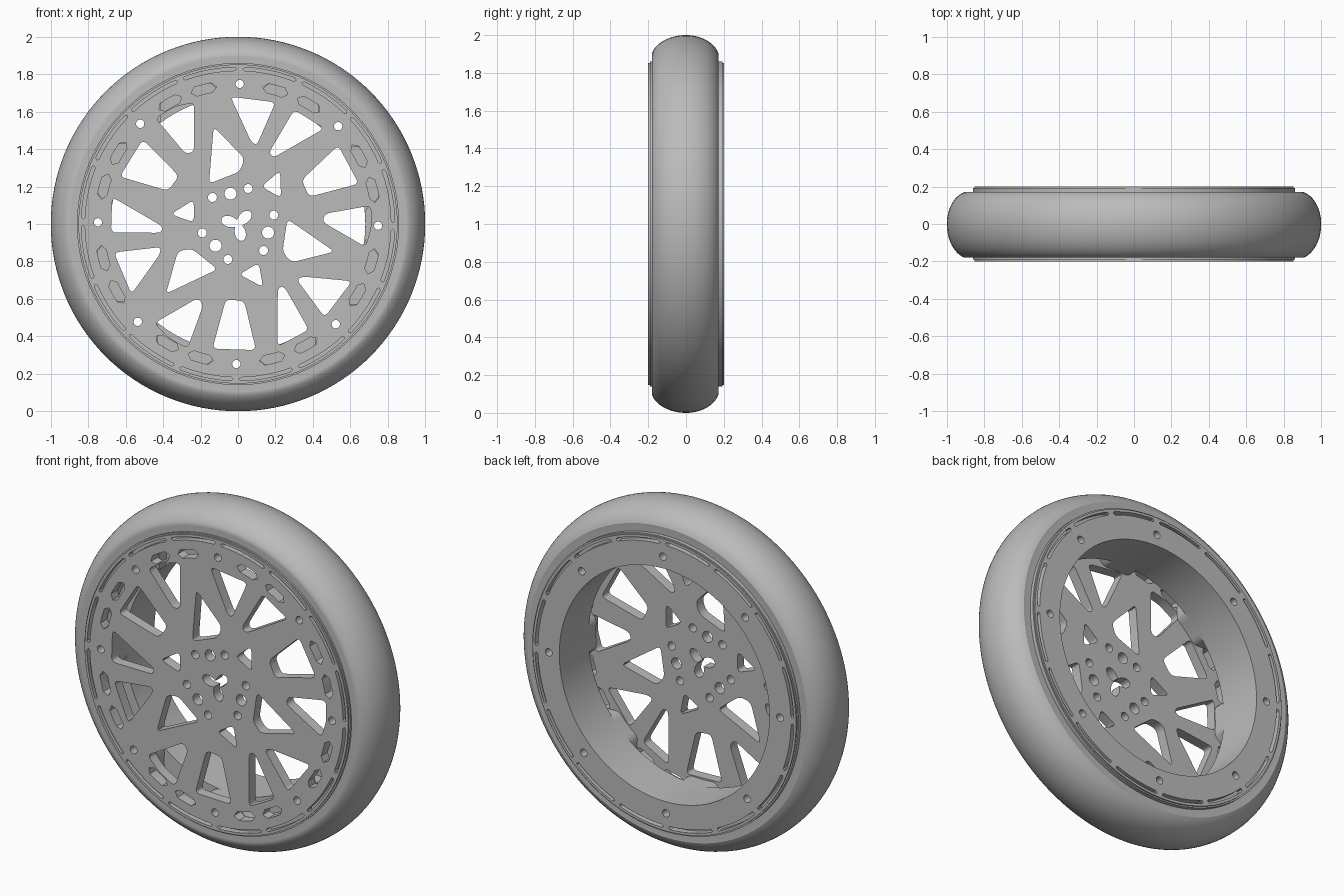
import bpy, bmesh, math
from mathutils import Vector, Matrix

cube = bpy.data.objects.get("Cube")
if cube:
    bpy.data.objects.remove(cube, do_unlink=True)

grey = bpy.data.materials.new("grey")
grey.use_nodes = True
grey.diffuse_color = (0.5, 0.5, 0.5, 1)
grey.node_tree.nodes["Principled BSDF"].inputs["Base Color"].default_value = (0.5, 0.5, 0.5, 1)

TURN = math.radians(-0.7)


def polar(r, a):
    return Vector((r * math.cos(a), r * math.sin(a)))


def circle(r, center=(0, 0), n=24):
    return [Vector(center) + polar(r, math.tau * i / n) for i in range(n)]


def rounded(points, size=0.03):
    """Round every corner of a polygon."""
    pts = [Vector(p) for p in points]
    out = []
    for i, p in enumerate(pts):
        before, after = pts[i - 1] - p, pts[(i + 1) % len(pts)] - p
        a = p + before.normalized() * min(size, before.length * 0.45)
        b = p + after.normalized() * min(size, after.length * 0.45)
        for k in range(6):
            t = k / 5
            out.append(a * (1 - t) ** 2 + p * 2 * t * (1 - t) + b * t * t)
    return out


def arc_slot(r, width, angle, half):
    """Slot that follows a circle, with round ends."""
    n, h = 10, width / 2
    out = [polar(r + h, angle - half + 2 * half * i / n) for i in range(n + 1)]
    out.append(polar(r, angle + half + h / r))
    out += [polar(r - h, angle + half - 2 * half * i / n) for i in range(n + 1)]
    out.append(polar(r, angle - half - h / r))
    return out


def spin(points, a):
    m = Matrix.Rotation(a, 2)
    return [m @ Vector(p) for p in points]


def smooth(obj):
    bpy.ops.object.select_all(action="DESELECT")
    obj.select_set(True)
    bpy.context.view_layer.objects.active = obj
    bpy.ops.object.shade_smooth_by_angle(angle=math.radians(30))


def slab(name, outlines, y0, y1):
    """Flat plate with holes, standing upright between two depths."""
    curve = bpy.data.curves.new(name, "CURVE")
    curve.dimensions, curve.fill_mode = "2D", "BOTH"
    curve.extrude = (y1 - y0) / 2
    for outline in outlines:
        s = curve.splines.new("POLY")
        s.points.add(len(outline) - 1)
        for p, q in zip(s.points, outline):
            p.co = (q[0], q[1], 0, 1)
        s.use_cyclic_u = True
    obj = bpy.data.objects.new(name, curve)
    bpy.context.collection.objects.link(obj)
    obj.location = (0, (y0 + y1) / 2, 1)
    obj.rotation_euler.x = math.pi / 2
    bpy.ops.object.select_all(action="DESELECT")
    obj.select_set(True)
    bpy.context.view_layer.objects.active = obj
    bpy.ops.object.convert(target="MESH")
    obj = bpy.context.view_layer.objects.active
    obj.data.materials.clear()
    obj.data.materials.append(grey)
    smooth(obj)
    return obj


# Holes repeated around the rim
bolts = [circle(0.022, polar(0.748, TURN + math.tau * i / 8)) for i in range(8)]
slots = [arc_slot(0.742, 0.05, TURN + math.radians(15 * i), 0.06)
         for i in range(24) if i % 3]
grooves = [arc_slot(0.828, 0.018, TURN + math.tau * (i + 0.5) / 16, 0.165)
           for i in range(16)]

# Spoke windows of one third of the wheel
third = [
    [(-0.13, 0.52), (0.035, 0.35), (0.01, 0.28), (-0.155, 0.215)],
    [(-0.235, 0.65), (-0.235, 0.385), (-0.28, 0.375), (-0.44, 0.565), (-0.34, 0.625)],
    [(-0.04, 0.68), (0.2, 0.65), (0.1, 0.42), (0.07, 0.44)],
    [(0.3, 0.61), (0.46, 0.51), (0.19, 0.355), (0.165, 0.38)],
    [(0.645, 0.215), (0.535, 0.42), (0.34, 0.235), (0.38, 0.145)],
    [(0.225, 0.285), (0.23, 0.14), (0.125, 0.2)],
]
hub = []
for k in range(3):
    a = k * math.tau / 3
    hub += [spin(rounded(w), a) for w in third]
    base = a + math.radians(104)
    hub.append(circle(0.032, polar(0.167, base)))
    hub += [circle(0.024, polar(0.197, base + s * math.radians(30))) for s in (-1, 1)]

# Three-lobed centre hole
lobes = [polar(0.058 + 0.034 * math.cos(3 * (t - math.radians(44))), t)
         for t in (math.tau * i / 60 for i in range(60))]
hub.append(lobes)

# Scalloped pocket behind the rim slots
pocket = []
for i in range(192):
    t = math.tau * i / 192
    u = min(1, max(0, 0.75 - 1.1 * math.cos(8 * t)))
    pocket.append(polar(0.68 + 0.095 * u * u * (3 - 2 * u), t + TURN))

# Wheel layers from front to back
face = bolts + slots + hub
slab("front_face_lip", [circle(0.852, n=128)] + grooves + face, -0.2, -0.19)
slab("front_face", [circle(0.86, n=128)] + grooves + face, -0.19, -0.165)
slab("spoke_plate", [circle(0.86, n=128)] + face, -0.165, -0.14)
slab("pocket_ring", [circle(0.85, n=128), pocket] + bolts, -0.14, -0.07)
bore = circle(0.68, n=96)
slab("barrel", [circle(0.85, n=128), bore] + bolts, -0.07, 0.165)
slab("back_ring", [circle(0.86, n=128), bore] + bolts + grooves, 0.165, 0.192)
slab("back_ring_lip", [circle(0.852, n=128), bore] + bolts + grooves, 0.192, 0.2)

# Tyre: a rounded tread profile turned about the axle
profile = [(0.845, 0.17), (0.845, -0.18), (0.895, -0.18)]
for i in range(25):
    t = math.radians(-75 + 150 * i / 24)
    y = 0.18 * math.sin(t) / math.sin(math.radians(75))
    profile.append((0.905 + 0.095 * (math.cos(t) - 0.2588) / 0.7412, y * (1 if y < 0 else 0.95)))
profile.append((0.895, 0.17))
bm = bmesh.new()
verts = [bm.verts.new((r, y, 0)) for r, y in profile]
edges = [bm.edges.new((verts[i - 1], v)) for i, v in enumerate(verts)]
bmesh.ops.spin(bm, geom=verts + edges, cent=(0, 0, 0), axis=(0, 1, 0),
               angle=math.tau, steps=128, use_merge=True)
bmesh.ops.remove_doubles(bm, verts=bm.verts, dist=0.0001)
bmesh.ops.recalc_face_normals(bm, faces=bm.faces)
mesh = bpy.data.meshes.new("tyre")
bm.to_mesh(mesh)
bm.free()
mesh.materials.append(grey)
tyre = bpy.data.objects.new("tyre", mesh)
tyre.location.z = 1
bpy.context.collection.objects.link(tyre)
smooth(tyre)
